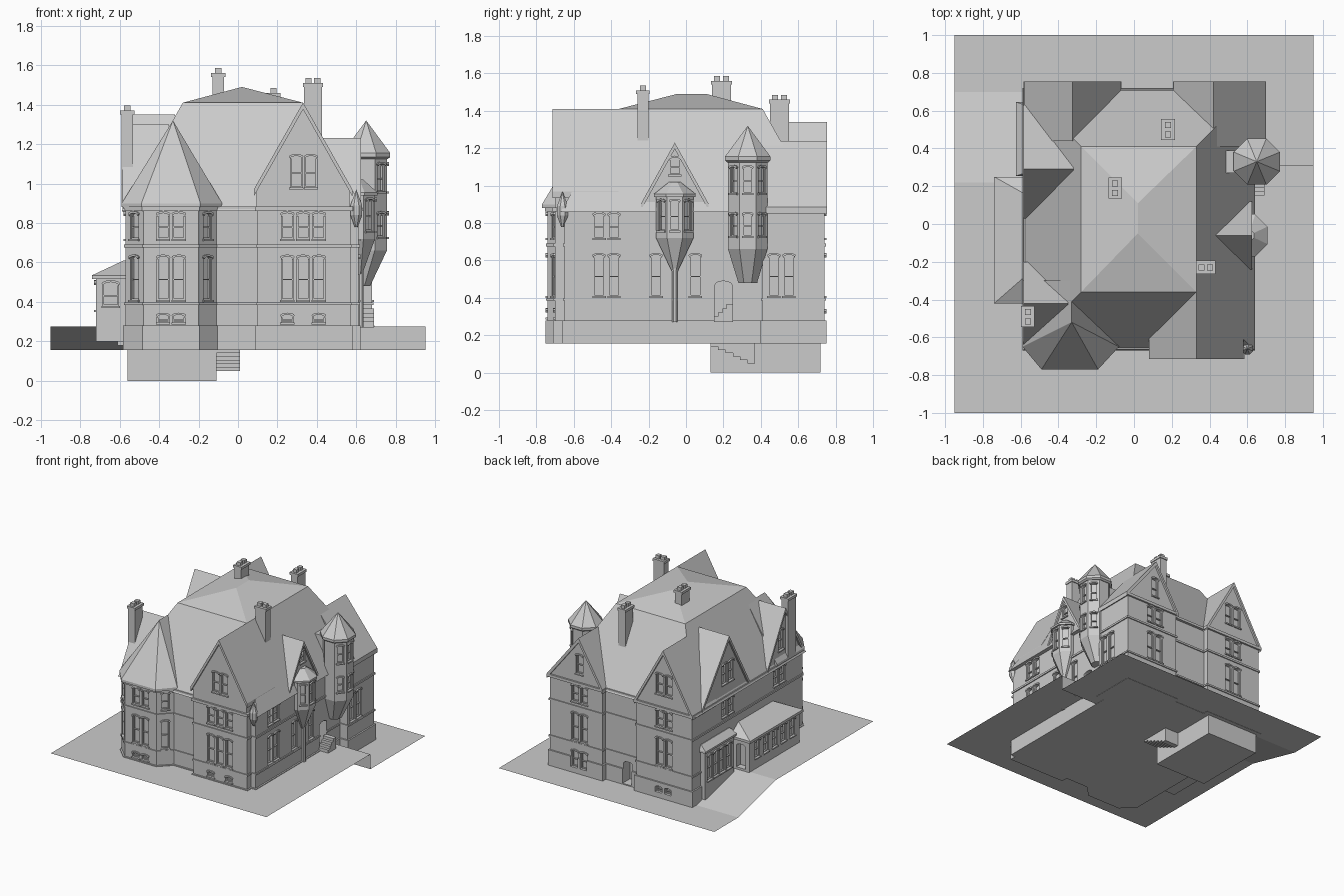
import bpy, bmesh
from math import sin, cos, pi, radians
from mathutils import Vector

if "Cube" in bpy.data.objects:
    bpy.data.objects.remove(bpy.data.objects["Cube"])


def finish(name, bm, closed=True):
    bmesh.ops.remove_doubles(bm, verts=bm.verts, dist=1e-5)
    if closed:
        bmesh.ops.recalc_face_normals(bm, faces=bm.faces)
    me = bpy.data.meshes.new(name)
    bm.to_mesh(me)
    bm.free()
    ob = bpy.data.objects.new(name, me)
    bpy.context.collection.objects.link(ob)
    return ob


def add_skin(bm, rings):
    """Closed solid bridging equal-length rings of 3D points."""
    vs = [[bm.verts.new(p) for p in r] for r in rings]
    n = len(vs[0])
    for a, b in zip(vs, vs[1:]):
        for i in range(n):
            bm.faces.new((a[i], a[(i + 1) % n], b[(i + 1) % n], b[i]))
    bm.faces.new(vs[0][::-1])
    bm.faces.new(vs[-1])


def skin(name, rings):
    bm = bmesh.new()
    add_skin(bm, rings)
    return finish(name, bm)


def prism(name, pts, z0, z1):
    return skin(name, [[(x, y, z) for x, y in pts] for z in (z0, z1)])


def rect(x0, x1, y0, y1):
    return [(x0, y0), (x1, y0), (x1, y1), (x0, y1)]


def at_z(pts, z):
    return [(x, y, z) for x, y in pts]


def box(name, x0, x1, y0, y1, z0, z1):
    return prism(name, rect(x0, x1, y0, y1), z0, z1)


def offset(pts, d):
    """Mitred outward offset of a counter-clockwise outline."""
    out = []
    for i, p in enumerate(pts):
        p, a, b = Vector(p), Vector(pts[i - 1]), Vector(pts[(i + 1) % len(pts)])
        e, f = (p - a).normalized(), (b - p).normalized()
        n, m = Vector((e.y, -e.x)), Vector((f.y, -f.x))
        out.append(tuple(p + (n + m) * d / (1 + n.dot(m))))
    return out


def wall_frame(x, y, deg):
    """Maps (along wall, outward, height) to world space."""
    a = radians(deg)
    return lambda u, d, z: (x - u * sin(a) + d * cos(a), y + u * cos(a) + d * sin(a), z)


def add_extrusion(bm, P, prof, d0, d1):
    add_skin(bm, [[P(u, d, z) for u, z in prof] for d in (d0, d1)])


def octagon(cx, cy, r, z):
    r /= cos(pi / 8)
    return [(cx + r * cos(pi / 8 + i * pi / 4), cy + r * sin(pi / 8 + i * pi / 4), z) for i in range(8)]


# Ground: high front terrace, slope at left, step at right, low back yard
bm = bmesh.new()
H, L = 0.275, 0.157
for face in (at_z([(-.95, -1), (.95, -1), (.95, .31), (-.58, .31), (-.58, .22), (-.95, .22)], H),
             at_z([(-.58, .31), (.95, .31), (.95, 1), (-.95, 1), (-.95, .70), (-.58, .70)], L),
             [(-.95, .22, H), (-.58, .22, H), (-.58, .70, L), (-.95, .70, L)],
             [(.6, .31, L), (.95, .31, L), (.95, .31, H), (.6, .31, H)]):
    bm.faces.new([bm.verts.new(p) for p in face])
finish("ground", bm, False)

# Walls, plinth and string courses from one outline
plan = [(-.57, -.65), (-.48, -.74), (-.20, -.74), (-.11, -.65), (.10, -.65), (.10, -.70), (.57, -.70),
        (.57, -.65), (.61, -.65), (.61, .41), (.68, .41), (.68, .74), (.22, .74), (.22, .70),
        (-.08, .70), (-.08, .74), (-.57, .74)]
cut = [prism("walls", plan, .155, .88)]
for name, d, z0, z1 in (("plinth", .012, .155, .28), ("sill_course", .008, .385, .398),
                        ("floor_course", .008, .675, .69), ("cornice", .014, .862, .884)):
    cut.append(prism(name, offset(plan, d), z0, z1))

# Basement and its stair
box("basement", -.56, -.11, .13, .72, 0, .156)
stair = [(.13, .156)]
for i in range(6):
    y, z = .13 + i * .04, .14 - i * .018
    stair += [(y, z), (y + .04, z)]
stair.append((.37, .156))
skin("basement_stair", [[(x, y, z) for y, z in stair] for x in (-.11, .01)])

# Main steep roof with shallow hipped top
skin("main_roof", [at_z(rect(-.59, .64, -.67, .72), .86), at_z(rect(-.28, .33, -.36, .41), 1.41),
                   at_z([(.02, -.05), (.02, -.05), (.02, .11), (.02, .11)], 1.49)])


def gable(name, x, y, deg, zr, hl, hr, ze, length):
    P = wall_frame(x, y, deg)
    sl, sr = (zr - ze) / hl, (zr - ze) / hr
    wl, wr = hl - .015, hr - .015
    bm = bmesh.new()
    add_extrusion(bm, P, [(-wl, .88), (wr, .88), (wr, zr - sr * wr - .01), (0, zr - .01),
                          (-wl, zr - sl * wl - .01)], 0, -length)
    cut.append(finish(name + "_gable_wall", bm))
    bm = bmesh.new()
    t = .035
    add_extrusion(bm, P, [(-hl, ze - t), (0, zr - t), (hr, ze - t), (hr, ze), (0, zr), (-hl, ze)],
                  .015, -length)
    finish(name + "_gable_roof", bm)


gable("front", .33, -.70, -90, 1.411, .25, .25, .97, .34)
gable("east", .61, -.06, 0, 1.23, .18, .18, .905, .18)
gable("north_left", -.325, .74, 90, 1.34, .255, .255, .885, .30)
gable("north_right", .42, .74, 90, 1.24, .28, .21, .885, .33)
gable("west_rear", -.57, .29, 180, 1.35, .34, .26, .89, .25)
gable("west_front", -.57, -.42, 180, 1.30, .22, .22, .905, .22)

# Faceted roof of the front left bay tower
eave = [(-.59, -.30), (-.59, -.65), (-.49, -.77), (-.19, -.77), (-.08, -.65), (-.08, -.30)]
top, back = (-.33, -.52, 1.32), (-.33, -.30, 1.32)
skin("tower_roof", [at_z(eave, .88), at_z(eave, .90), [back, top, top, top, top, back]])

# Corbelled corner turret and its link to the main roof
cut.append(skin("turret", [octagon(.62, .33, .05, .48), octagon(.65, .33, .105, .66),
                           octagon(.65, .33, .105, 1.135)]))
skin("turret_roof", [octagon(.65, .33, .11, 1.125), octagon(.65, .33, .122, 1.135),
                     octagon(.65, .33, .122, 1.155), octagon(.65, .33, 0, 1.32)])
box("turret_link", .46, .60, .27, .39, .85, 1.13)

# Oriel below the east gable, carried on a slim column
cut.append(skin("oriel", [octagon(.615, -.06, .015, .54), octagon(.595, -.06, .10, .72),
                          octagon(.595, -.06, .10, .945)]))
skin("oriel_roof", [octagon(.595, -.06, .112, .94), octagon(.595, -.06, .112, .955),
                    octagon(.605, -.06, .03, 1.02)])
skin("oriel_column", [octagon(.622, -.06, .014, z) for z in (.27, .56)])
skin("corner_pinnacle", [octagon(.60, -.66, r, z) for r, z in
                         ((.008, .78), (.03, .84), (.03, .89), (0, .97))])

# West porch and shallow window bay
cut.append(box("porch", -.72, -.56, -.40, .23, .20, .53))
skin("porch_roof", [at_z(rect(-.74, -.565, -.42, .25), .515), at_z(rect(-.74, -.565, -.42, .25), .535),
                    at_z(rect(-.58, -.565, -.28, .16), .61)])
cut.append(box("west_bay", -.61, -.56, .27, .63, .18, .56))
skin("west_bay_roof", [at_z(rect(-.625, -.56, .255, .645), .555), at_z(rect(-.625, -.56, .255, .645), .57),
                       at_z(rect(-.575, -.56, .27, .63), .61)])

# Chimneys with cap course and twin pots
for name, x, y, w, d, z0, z1 in (("rear", .18, .50, .06, .10, 1.1, 1.46), ("central", -.10, .19, .06, .10, 1.35, 1.56),
                                 ("east", .38, -.23, .09, .06, 1.1, 1.51), ("west", -.562, -.49, .06, .10, .9, 1.37)):
    bm = bmesh.new()
    for a, b, lo, hi in ((w, d, z0, z1), (w + .012, d + .012, z1 - .02, z1)):
        add_skin(bm, [at_z(rect(x - a / 2, x + a / 2, y - b / 2, y + b / 2), z) for z in (lo, hi)])
    for s in (-1, 1):
        px, py = (x + s * w / 4, y) if w > d else (x, y + s * d / 4)
        add_skin(bm, [at_z(rect(px - .016, px + .016, py - .016, py + .016), z) for z in (z1, z1 + .025)])
    finish(name + "_chimney", bm)

# Entrance steps
for i in range(4):
    box(f"entrance_step_{i + 1}", .60, .69, .15 + i * .022, .25, .27, .30 + i * .022)

# Windows: recess cutters, sashes, sills and arched hoods
cutters, sashes, hoods = bmesh.new(), bmesh.new(), bmesh.new()


def arch(w, z1, rise, n=6):
    return [(w / 2 * cos(pi * i / n), z1 - rise + rise * sin(pi * i / n)) for i in range(n + 1)]


def window(x, y, deg, z0, z1, w=.06, sash=True, depth=.02):
    P = wall_frame(x, y, deg)
    rise = w * .22
    add_extrusion(cutters, P, [(-w / 2, z0), (w / 2, z0)] + arch(w, z1, rise), -depth, .03)
    if not sash:
        return
    zm, b = (z0 + z1 - rise) / 2, .006
    for u0, u1, a, c in ((-w / 2, w / 2, z0, z0 + b), (-w / 2, w / 2, zm - b / 2, zm + b / 2),
                         (-w / 2, -w / 2 + b, z0, z1 - rise), (w / 2 - b, w / 2, z0, z1 - rise)):
        add_extrusion(sashes, P, [(u0, a), (u1, a), (u1, c), (u0, c)], -depth, -.008)
    s = w / 2 + .006
    add_extrusion(hoods, P, [(-s, z0 - .01), (s, z0 - .01), (s, z0), (-s, z0)], -.005, .01)
    add_extrusion(hoods, P, arch(w + .014, z1 + .01, rise) + arch(w, z1, rise)[::-1], -.005, .01)


R1, R2, R3, CELLAR = (.41, .63), (.72, .85), (.98, 1.14), (.295, .335)
groups = [(-90, -.74, (-.38, -.30), (R1, R2, CELLAR)), (-90, -.70, (.25, .33, .41), (R1, R2)),
          (-90, -.70, (.25, .41), (CELLAR,)), (-90, -.70, (.295, .37), (R3,)),
          (0, .61, (-.465, -.385), (R1, R2)), (0, .61, (-.16, .05), (R1,)), (0, .68, (.47, .55), (R1,)),
          (0, .61, (-.06,), ((1.06, 1.15),)),
          (90, .74, (-.365, -.285), (R1, R2, R3, (.2, .25))), (90, .74, (.38, .46), (R1, R2, (.2, .33))),
          (90, .74, (.42,), ((.95, 1.1),)), (180, -.57, (.25, .33), (R2, R3)),
          (180, -.57, (-.40, -.32), (R2,)), (180, -.57, (-.38,), (R3,)), (180, -.61, (.33, .41, .49, .57), ((.32, .52),)),
          (180, -.72, (-.31, -.2, -.09, .02, .13), ((.36, .5),))]
for deg, plane, spots, rows in groups:
    for s in spots:
        for r in rows:
            window(*((s, plane) if abs(deg) == 90 else (plane, s)), deg, *r)
for r in (R1, R2):
    window(-.525, -.695, -135, *r)
    window(-.155, -.695, -45, *r)
for deg in (-45, 0, 45):
    c, s = cos(radians(deg)), sin(radians(deg))
    for r in ((.73, .85), (.96, 1.10)):
        window(.65 + .105 * c, .33 + .105 * s, deg, *r, .05)
    window(.595 + .10 * c, -.06 + .10 * s, deg, .76, .92, .05)
window(-.645, -.40, -90, .38, .50, .08)
window(-.645, .23, 90, .29, .48, .08, False, .05)
window(.61, .20, 0, .285, .49, .09, False, .10)    # entrance doorway
window(.02, .70, 90, .165, .34, .08, False, .08)   # back doorway
finish("window_sashes", sashes)
finish("window_hoods_and_sills", hoods)

# Cut the recesses out of the wall parts
cutter = finish("recess_cutter", cutters)
cutter.hide_render = True
for ob in cut:
    m = ob.modifiers.new("recesses", 'BOOLEAN')
    m.operation, m.solver, m.object = 'DIFFERENCE', 'EXACT', cutter
dg = bpy.context.evaluated_depsgraph_get()
meshes = [bpy.data.meshes.new_from_object(ob.evaluated_get(dg)) for ob in cut]
for ob, me in zip(cut, meshes):
    ob.modifiers.clear()
    ob.data = me
bpy.data.objects.remove(cutter)
